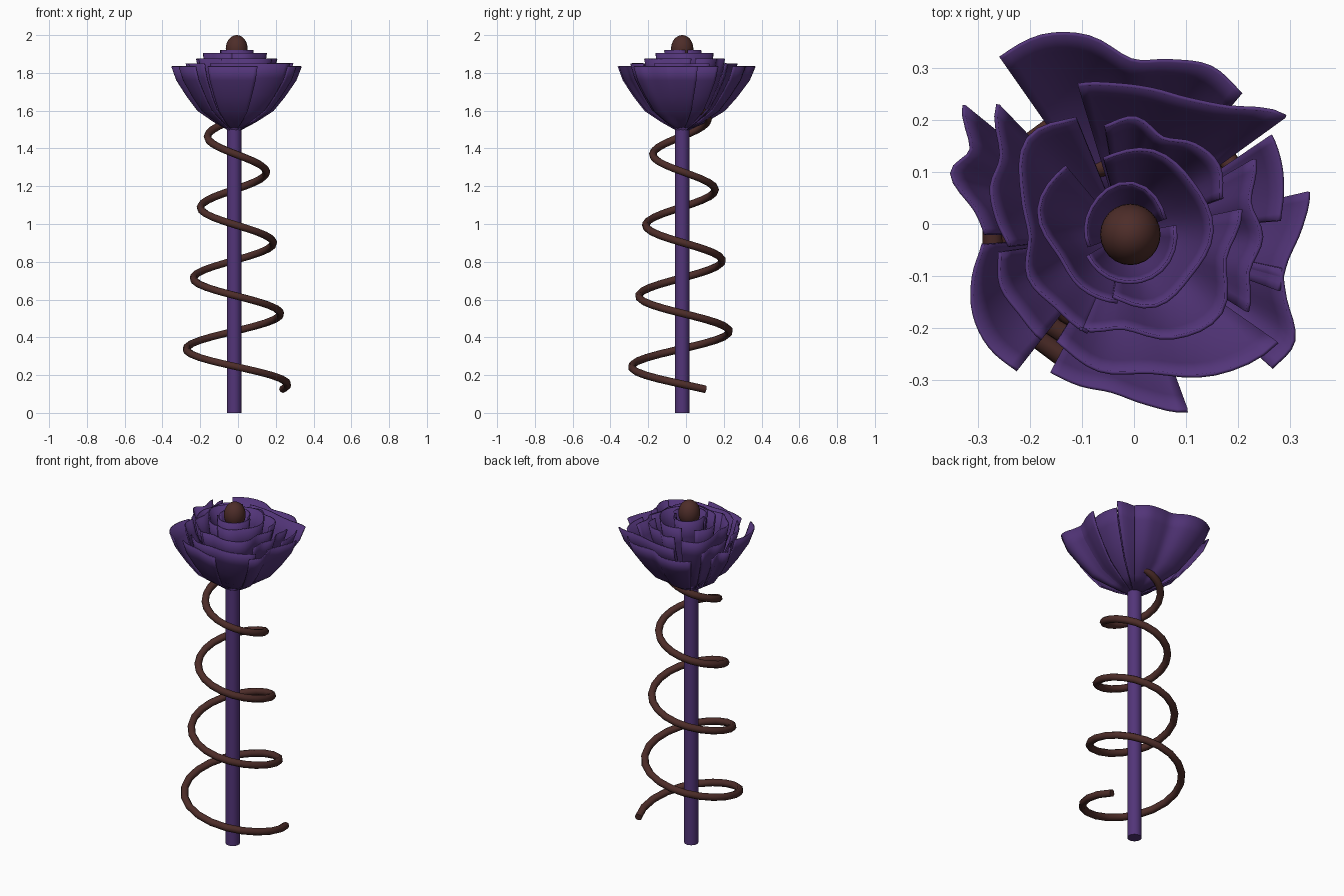
import bpy, bmesh, math
from mathutils import Vector

if "Cube" in bpy.data.objects:
    bpy.data.objects.remove(bpy.data.objects["Cube"])

CX, CY = -0.02, -0.02


def material(name, rgb):
    m = bpy.data.materials.new(name)
    m.diffuse_color = (*rgb, 1)
    m.use_nodes = True
    m.node_tree.nodes["Principled BSDF"].inputs["Base Color"].default_value = m.diffuse_color
    return m


purple = material("purple", (0.085, 0.035, 0.19))
brown = material("brown", (0.075, 0.026, 0.022))


def finish(ob, name, mat, angle=40):
    ob.name = name
    ob.data.materials.append(mat)
    bpy.ops.object.select_all(action='DESELECT')
    ob.select_set(True)
    bpy.context.view_layer.objects.active = ob
    bpy.ops.object.shade_smooth_by_angle(angle=math.radians(angle))


# Stem
bpy.ops.mesh.primitive_cylinder_add(vertices=20, radius=0.038, depth=1.52, location=(CX, CY, 0.76))
finish(bpy.context.object, "stem", purple)

# Egg-shaped bud at the heart of the flower
bpy.ops.mesh.primitive_uv_sphere_add(segments=24, ring_count=16, radius=1, location=(-0.007, CY, 1.928))
bud = bpy.context.object
bud.scale = (0.058, 0.059, 0.072)
finish(bud, "bud", brown, 60)

# Tapering vine coil, clockwise as it climbs
curve = bpy.data.curves.new("vine", 'CURVE')
curve.dimensions = '3D'
curve.bevel_depth = 0.02
curve.bevel_resolution = 2
curve.use_fill_caps = True
N = 80
sp = curve.splines.new('POLY')
sp.points.add(N)
for i in range(N + 1):
    z = 0.125 + 1.485 * i / N
    a = -math.tau * (z - 0.152) / 0.375
    r = 0.293 - 0.1 * z
    sp.points[i].co = (-0.015 + r * math.cos(a), CY + r * math.sin(a), z, 1)
tmp = bpy.data.objects.new("vine_curve", curve)
bpy.context.collection.objects.link(tmp)
mesh = bpy.data.meshes.new_from_object(tmp.evaluated_get(bpy.context.evaluated_depsgraph_get()))
bpy.data.objects.remove(tmp)
vine = bpy.data.objects.new("vine", mesh)
bpy.context.collection.objects.link(vine)
finish(vine, "vine", brown, 50)

# Petal cross-section: (share of rim radius, share of height)
PROFILE = [(0.1, 0.0), (0.33, 0.13), (0.58, 0.3), (0.75, 0.52), (0.92, 0.78), (1.0, 1.0)]


def smooth_sample(v, t):
    # Catmull-Rom through the rim radii
    s = t * (len(v) - 1)
    i = min(int(s), len(v) - 2)
    f = s - i
    p = [v[max(0, min(len(v) - 1, i + k))] for k in (-1, 0, 1, 2)]
    return p[1] + 0.5 * f * (p[2] - p[0] + f * (2 * p[0] - 5 * p[1] + 4 * p[2] - p[3]
                             + f * (3 * (p[1] - p[2]) + p[3] - p[0])))


def petal(name, top, a0, a1, radii):
    bm = bmesh.new()
    n = (len(radii) - 1) * 4
    base = 1.5
    rows = []
    for f, h in PROFILE:
        row = []
        for i in range(n + 1):
            t = i / n
            a = math.radians(a0 + (a1 - a0) * t)
            r = smooth_sample(radii, t) * f
            row.append(bm.verts.new((CX + r * math.cos(a), CY + r * math.sin(a), base + (top - base) * h)))
        rows.append(row)
    for lo, hi in zip(rows, rows[1:]):
        for i in range(n):
            bm.faces.new((lo[i], lo[i + 1], hi[i + 1], hi[i]))
    bmesh.ops.recalc_face_normals(bm, faces=bm.faces)
    me = bpy.data.meshes.new(name)
    bm.to_mesh(me)
    bm.free()
    ob = bpy.data.objects.new(name, me)
    bpy.context.collection.objects.link(ob)
    finish(ob, name, purple, 35)
    sol = ob.modifiers.new("thickness", 'SOLIDIFY')
    sol.thickness = 0.007
    sol.offset = 0


# Petal layers: start angle, end angle, ruffled rim radii
outer = [
    (125, 50, [.413, .412, .385, .335, .345, .362, .351]),
    (34, 5, [.34, .33, .315, .30]),
    (13, -20, [.364, .34, .317, .316]),
    (-12, -42, [.31, .335, .385, .382]),
    (-70, -118, [.36, .328, .302, .30, .297]),
    (-128, -176, [.33, .335, .325, .30, .27]),
    (141, 180, [.394, .335, .35, .29, .265]),
]
second = [
    (107, 36, [.30, .288, .284, .288, .318, .385]),
    (134, 186, [.347, .28, .27, .245, .22]),
    (188, 232, [.24, .255, .25, .255]),
    (-35, -122, [.36, .32, .27, .265, .24]),
    (30, -32, [.29, .25, .265, .25, .28]),
]
middle = [
    (112, 250, [.24, .26, .21, .18, .20, .19, .20]),
    (100, 20, [.21, .225, .20, .22, .225, .20]),
    (12, -115, [.23, .20, .24, .22, .18, .20]),
]
inner = [
    (130, 265, [.17, .17, .13, .13, .13]),
    (105, -100, [.15, .17, .165, .17, .15, .15, .12]),
]
heart = [
    (200, 20, [.07, .08, .10, .085]),
    (10, -150, [.10, .10, .09, .08]),
]
layers = [("outer", 1.835, outer), ("second", 1.85, second), ("middle", 1.875, middle),
          ("inner", 1.905, inner), ("heart", 1.92, heart)]
for label, top, petals in layers:
    for k, (a0, a1, radii) in enumerate(petals):
        petal(f"{label}_petal_{k + 1}", top, a0, a1, radii)
